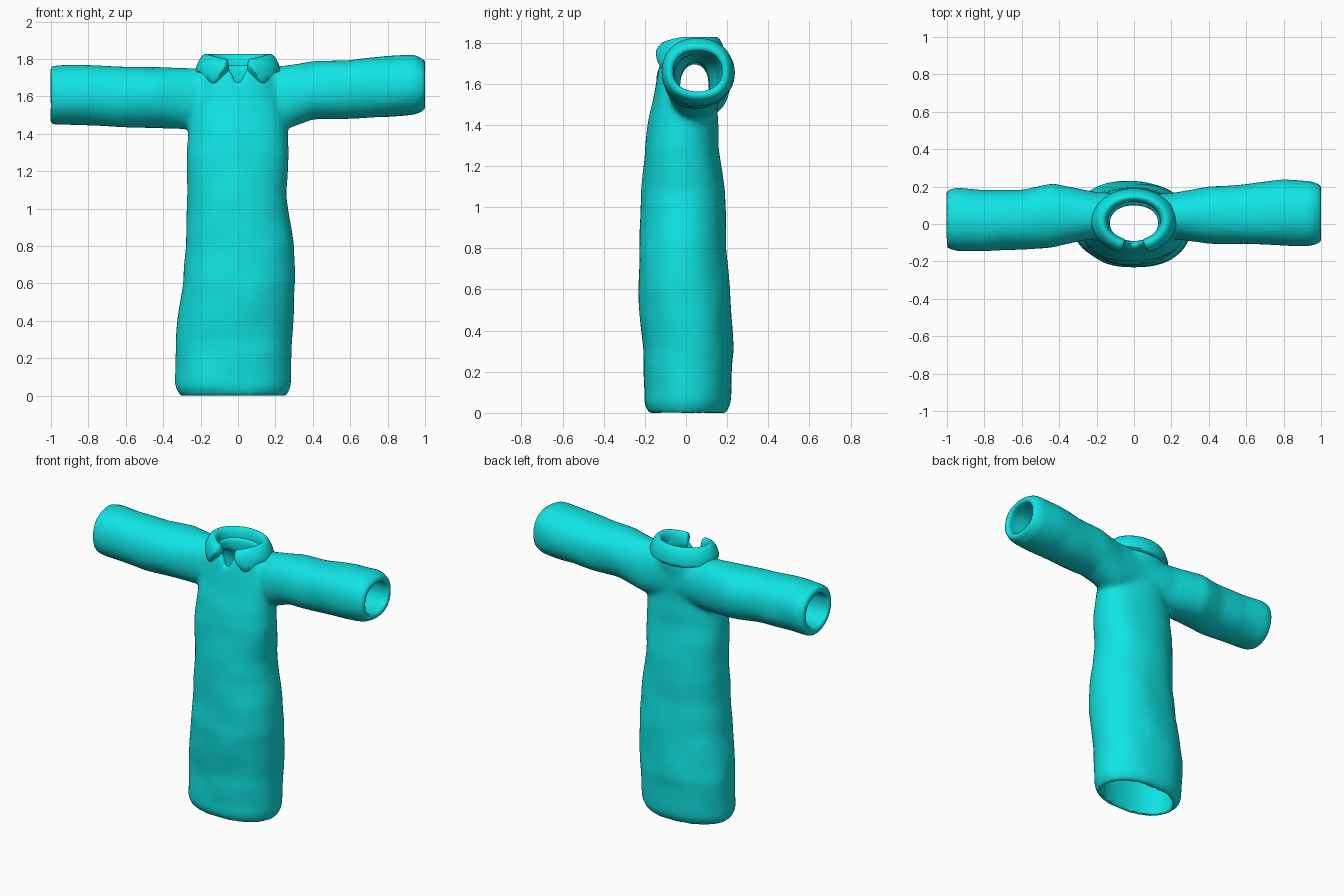
import bpy, bmesh, math
from mathutils import Vector, noise

if "Cube" in bpy.data.objects:
    bpy.data.objects.remove(bpy.data.objects["Cube"])

teal = bpy.data.materials.new("teal cloth")
teal.diffuse_color = (0.005, 0.78, 0.78, 1)
teal.use_nodes = True
teal.node_tree.nodes["Principled BSDF"].inputs["Base Color"].default_value = teal.diffuse_color


def make(name, verts, faces):
    me = bpy.data.meshes.new(name)
    me.from_pydata(verts, [], faces)
    bm = bmesh.new()
    bm.from_mesh(me)
    bmesh.ops.recalc_face_normals(bm, faces=bm.faces)
    bm.to_mesh(me)
    bm.free()
    me.materials.append(teal)
    ob = bpy.data.objects.new(name, me)
    bpy.context.collection.objects.link(ob)
    return ob


def skin(name, rings):
    """Join equal closed rings and cap both ends."""
    n = len(rings[0])
    verts = [v for r in rings for v in r]
    faces = [(i * n + j, i * n + (j + 1) % n, (i + 1) * n + (j + 1) % n, (i + 1) * n + j)
             for i in range(len(rings) - 1) for j in range(n)]
    faces += [tuple(range(n)), tuple(range(len(verts) - n, len(verts)))]
    return make(name, verts, faces)


def loft(name, rows, axis, inset=0.0, power=2.2, n=36, steps=4, rough=0.008):
    """Rows are (position, a low, a high, b low, b high) along the axis."""
    fine = []
    for r, s in zip(rows, rows[1:]):
        fine += [[p + (q - p) * k / steps for p, q in zip(r, s)] for k in range(steps)]
    fine.append(list(rows[-1]))
    rings = []
    for t, a0, a1, b0, b1 in fine:
        ring = []
        for j in range(n):
            c, s = math.cos(math.tau * j / n), math.sin(math.tau * j / n)
            a = (a0 + a1) / 2 + ((a1 - a0) / 2 - inset) * math.copysign(abs(c) ** (2 / power), c)
            b = (b0 + b1) / 2 + ((b1 - b0) / 2 - inset) * math.copysign(abs(s) ** (2 / power), s)
            v = Vector((a, b, t) if axis == "z" else (t, a, b))
            w = rough * noise.noise(v * 6)
            ring.append(v + Vector((c, s, 0) if axis == "z" else (0, c, s)) * w)
        rings.append(ring)
    return skin(name, rings)


def apply(ob, kind, **props):
    m = ob.modifiers.new(kind, kind)
    for k, v in props.items():
        setattr(m, k, v)
    bpy.context.view_layer.objects.active = ob
    bpy.ops.object.modifier_apply(modifier=m.name)


def combine(ob, other, op):
    apply(ob, "BOOLEAN", operation=op, object=other, solver="EXACT")
    bpy.data.objects.remove(other)


# Outer shapes
body_rows = [(0, -.31, .265, -.185, .195), (.05, -.335, .285, -.205, .215),
             (.3, -.335, .29, -.207, .23), (.6, -.298, .305, -.235, .215),
             (.8, -.282, .30, -.228, .195), (1.08, -.272, .26, -.215, .19),
             (1.3, -.278, .275, -.20, .16), (1.45, -.265, .26, -.175, .152),
             (1.6, -.24, .24, -.145, .16), (1.7, -.21, .21, -.13, .165),
             (1.77, -.17, .17, -.11, .15)]
left_rows = [(-1.005, -.13, .18, 1.455, 1.765), (-.95, -.147, .193, 1.448, 1.768),
             (-.8, -.143, .18, 1.447, 1.765), (-.6, -.135, .185, 1.437, 1.76),
             (-.43, -.122, .215, 1.43, 1.76), (-.2, -.08, .17, 1.42, 1.75),
             (0, -.08, .16, 1.43, 1.74)]
right_rows = [(0, -.08, .16, 1.42, 1.75), (.22, -.08, .168, 1.42, 1.76),
              (.4, -.108, .2, 1.475, 1.785), (.6, -.11, .215, 1.483, 1.795),
              (.8, -.115, .234, 1.488, 1.82), (.95, -.118, .232, 1.505, 1.818),
              (1.005, -.1, .21, 1.53, 1.79)]

garment = loft("gown", body_rows, "z")
for rows in (left_rows, right_rows):
    combine(garment, loft("sleeve", rows, "x"), "UNION")

# Hollow inside: body, sleeves, neck and front neckline notch
hollow = [(-.1,) + body_rows[0][1:]] + body_rows[1:-2] + [(1.69, -.18, .18, -.12, .15)]
combine(garment, loft("body_hollow", hollow, "z", .048, rough=0), "DIFFERENCE")
for end, rows in ((-1.1, left_rows), (1.1, right_rows)):
    cut = [(end,) + r[1:] if abs(r[0]) > 1 else r for r in rows]
    combine(garment, loft("sleeve_hollow", cut, "x", .052, rough=0), "DIFFERENCE")
neck = [(1.5, -.13, .13, -.09, .1), (2, -.13, .13, -.09, .1)]
combine(garment, loft("neck_hole", neck, "z", rough=0), "DIFFERENCE")
tri = [(-.0, 1.65), (.085, 1.85), (-.085, 1.85)]
notch = skin("notch", [[(x, y, z) for x, z in tri] for y in (-.3, 0)])
combine(garment, notch, "DIFFERENCE")

# Melt the seams into soft cloth
apply(garment, "REMESH", mode="VOXEL", voxel_size=.016)
apply(garment, "SMOOTH", factor=.5, iterations=6)

# Folded collar with two hanging points and a gap at the front
rings = []
count = 40
for i in range(count + 1):
    f = .3 + (math.tau - .6) * i / count
    d = min(f, math.tau - f)
    point = max(0, 1 - abs(d - .68) / .38)
    hem = 1.725 - .075 * point - .02 * max(0, -math.cos(f))
    if d < .5:
        hem += .04 * (.5 - d) / .2
    top = 1.835 - .03 * max(0, math.cos(f)) ** 2
    section = [(.135, .098, 1.70), (.14, .103, top - .03), (.165, .125, top),
               (.195, .15, top - .012), (.222, .172, 1.77), (.236, .182, hem),
               (.19, .15, hem + .005), (.165, .125, 1.70)]
    rings.append([(rx * math.sin(f), .015 - ry * math.cos(f), z) for rx, ry, z in section])
collar = skin("collar", rings)
apply(collar, "SUBSURF", levels=1)

for ob in (garment, collar):
    bpy.ops.object.select_all(action="DESELECT")
    ob.select_set(True)
    bpy.context.view_layer.objects.active = ob
    bpy.ops.object.shade_smooth_by_angle(angle=math.radians(50))

# Rest the hem on the ground
low = min(v.co.z for v in garment.data.vertices)
garment.location.z = -low
collar.location.z = -low
